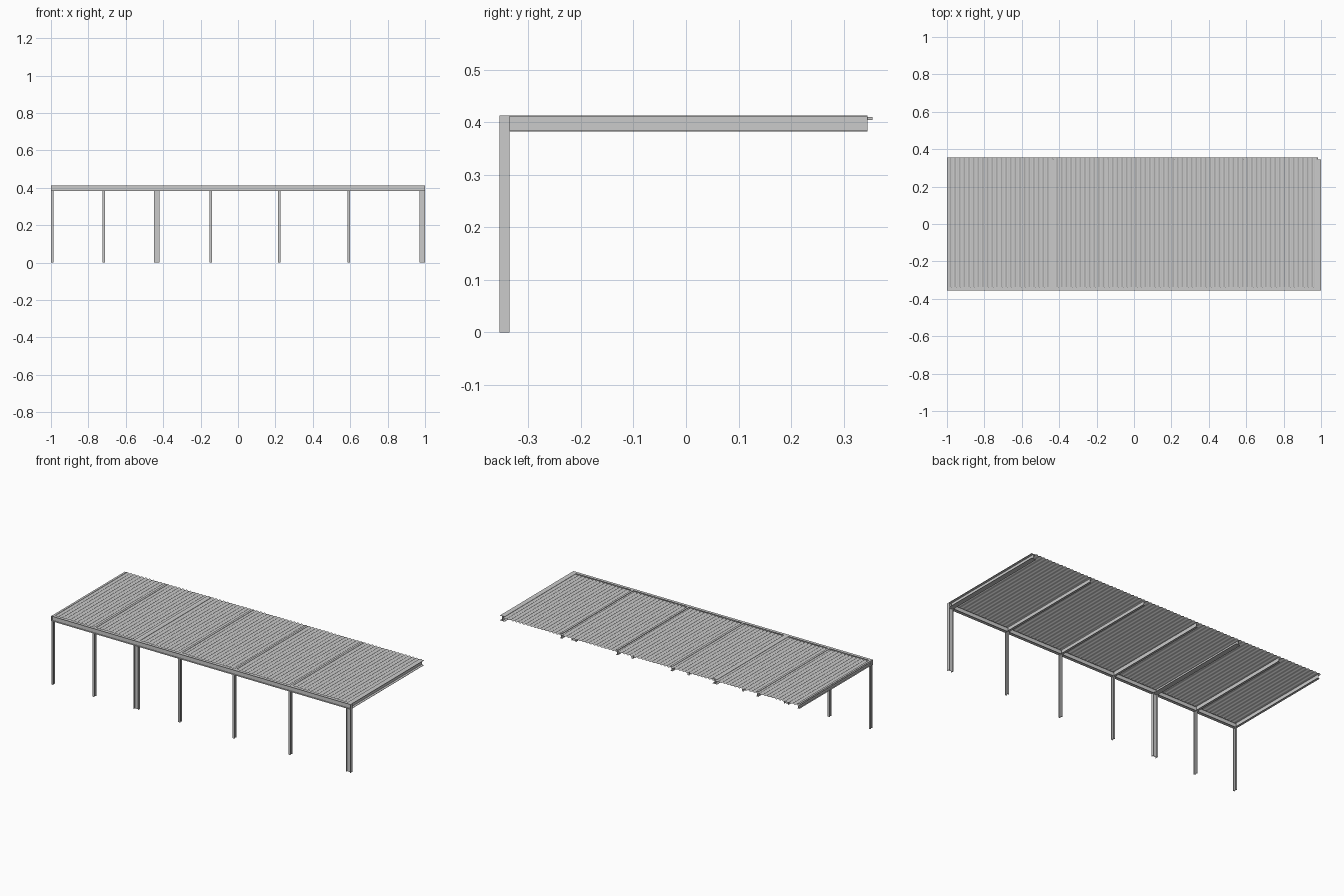
import bpy, bmesh, math
from mathutils import Vector

if "Cube" in bpy.data.objects:
    bpy.data.objects.remove(bpy.data.objects["Cube"])

TOP, UNDER = 0.413, 0.3825
FRONT, INNER, BACK = -0.355, -0.336, 0.345
DECK_BACK = 0.355
MID_Z = (TOP + UNDER) / 2
H = TOP - UNDER


def i_profile(w, h, tf, tw):
    # I section: flange width w along u, depth h along v
    a, b, c, d = w / 2, h / 2, tw / 2, h / 2 - tf
    return [(-a, -b), (a, -b), (a, -d), (c, -d), (c, d), (a, d),
            (a, b), (-a, b), (-a, d), (-c, d), (-c, -d), (-a, -d)]


def link(name, bm):
    me = bpy.data.meshes.new(name)
    bm.to_mesh(me)
    bm.free()
    ob = bpy.data.objects.new(name, me)
    bpy.context.collection.objects.link(ob)
    return ob


def extrude(name, profile, origin, u, v, path):
    # Sweep a closed profile in the u/v plane along the path vector
    o, u, v, path = map(Vector, (origin, u, v, path))
    bm = bmesh.new()
    face = bm.faces.new([bm.verts.new(o + u * p + v * q) for p, q in profile])
    out = bmesh.ops.extrude_face_region(bm, geom=[face])
    moved = [g for g in out["geom"] if isinstance(g, bmesh.types.BMVert)]
    bmesh.ops.translate(bm, verts=moved, vec=path)
    bmesh.ops.recalc_face_normals(bm, faces=bm.faces)
    return link(name, bm)


X, Y, Z = (1, 0, 0), (0, 1, 0), (0, 0, 1)
col_y = (FRONT + INNER) / 2
depth = INNER - FRONT

# Columns and the roof beams behind them: (x, wide section?)
frames = [(-0.992, False), (-0.718, False), (-0.434, True), (-0.145, False),
          (0.22, False), (0.593, False), (0.985, True)]
for i, (x, wide) in enumerate(frames):
    if wide:  # flanges face sideways
        extrude(f"wide_column_{i}", i_profile(depth, 0.03, 0.002, 0.0015),
                (x, col_y, 0), Y, X, (0, 0, UNDER))
    else:     # flanges face front and back
        extrude(f"column_{i}", i_profile(0.013, depth, 0.002, 0.0015),
                (x, col_y, 0), X, Y, (0, 0, UNDER))
    extrude(f"roof_beam_{i}", i_profile(0.03 if wide else 0.013, H, 0.002, 0.0015),
            (x, INNER, MID_Z), X, Z, (0, BACK - INNER, 0))

# Front edge beam along the column heads, closed by end plates
extrude("front_beam", i_profile(depth, H, 0.002, 0.0015),
        (-0.998, col_y, MID_Z), Y, Z, (1.996, 0, 0))
plate = [(FRONT, UNDER), (INNER, UNDER), (INNER, TOP), (FRONT, TOP)]
for side, x in (("left", -1), ("right", 0.998)):
    extrude(f"beam_end_plate_{side}", plate, (x, 0, 0), Y, Z, (0.002, 0, 0))

# Corrugated deck: one thin wavy sheet, smooth across the ribs
pitch, count, steps, z_mid, amp = 0.0248, 80, 10, 0.4075, 0.0027
bm = bmesh.new()
prev = None
for k in range(count * steps + 1):
    x = -1 + k * pitch / steps
    z = z_mid - amp * math.cos(2 * math.pi * k / steps)
    pair = [bm.verts.new((x, y, z)) for y in (INNER, DECK_BACK)]
    if prev:
        bm.faces.new((prev[0], pair[0], pair[1], prev[1])).smooth = True
    prev = pair
link("corrugated_deck", bm)
